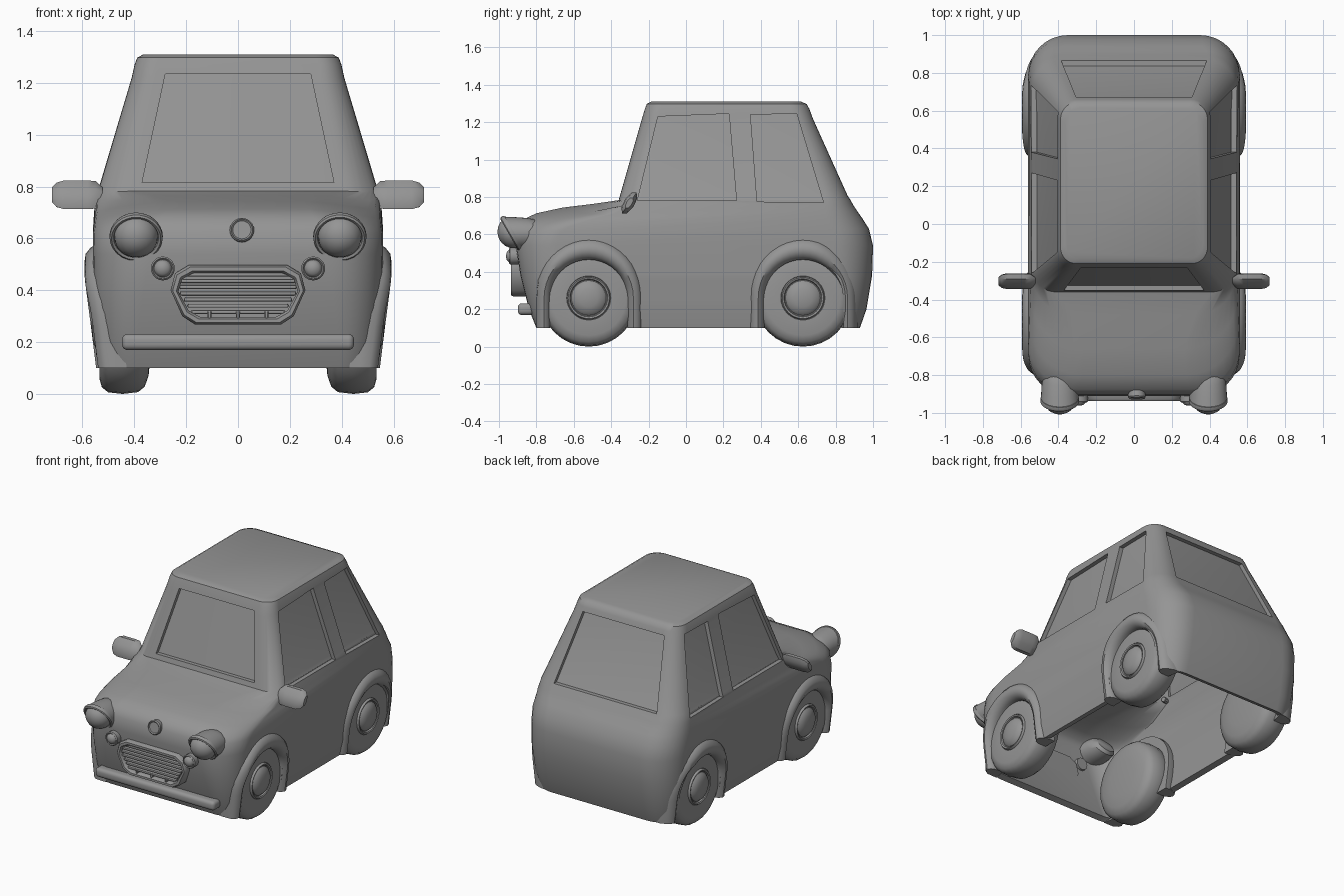
import bpy, bmesh, math
from mathutils import Matrix, Vector

cube = bpy.data.objects.get("Cube")
if cube:
    bpy.data.objects.remove(cube, do_unlink=True)

GREY = (0.3, 0.3, 0.3, 1)
paint = bpy.data.materials.new("plain_grey")
paint.use_nodes = True
paint.diffuse_color = GREY
paint.node_tree.nodes["Principled BSDF"].inputs["Base Color"].default_value = GREY


def finish(obj, angle=40):
    bpy.ops.object.select_all(action="DESELECT")
    obj.select_set(True)
    bpy.context.view_layer.objects.active = obj
    for mod in list(obj.modifiers):
        bpy.ops.object.modifier_apply(modifier=mod.name)
    bpy.ops.object.shade_smooth_by_angle(angle=math.radians(angle))


def loft(name, rings, start=True, end=True, done=True, matrix=None):
    """Skin closed rings of points, optionally capping either end."""
    bm = bmesh.new()
    rows = [[bm.verts.new(p) for p in ring] for ring in rings]
    n = len(rows[0])
    for a, b in zip(rows, rows[1:]):
        for i in range(n):
            j = (i + 1) % n
            bm.faces.new((a[i], a[j], b[j], b[i]))
    if start:
        bm.faces.new(rows[0])
    if end:
        bm.faces.new(rows[-1])
    if matrix:
        bm.transform(matrix)
    bmesh.ops.recalc_face_normals(bm, faces=bm.faces)
    mesh = bpy.data.meshes.new(name)
    bm.to_mesh(mesh)
    bm.free()
    obj = bpy.data.objects.new(name, mesh)
    mesh.materials.append(paint)
    bpy.context.collection.objects.link(obj)
    if done:
        finish(obj)
    return obj


def lathe(name, profile, center, direction, sides=28):
    """Turn (radius, height) points around a direction."""
    turn = [2 * math.pi * i / sides for i in range(sides)]
    rings = [[(r * math.cos(a), r * math.sin(a), h) for a in turn] for r, h in profile]
    spin = Vector(direction).to_track_quat("Z", "Y").to_matrix().to_4x4()
    return loft(name, rings, matrix=Matrix.Translation(center) @ spin)


def box(name, center, size, bevel=0.01, segments=3):
    cx, cy, cz = center
    hx, hy, hz = (s / 2 for s in size)
    corners = ((-1, -1), (1, -1), (1, 1), (-1, 1))
    rings = [[(cx + a * hx, cy + b * hy, cz + s * hz) for a, b in corners] for s in (-1, 1)]
    obj = loft(name, rings, done=False)
    mod = obj.modifiers.new("round", "BEVEL")
    mod.width, mod.segments = bevel, segments
    finish(obj)


def clamp(v):
    return max(0, min(1, v))


def body_ring(z, front, back, half, rf, rb, inset=0.0):
    """Rounded rectangle outline at one height, crowned across the bonnet."""
    pts = []
    for sx, sy, q in ((1, 1, 0), (-1, 1, 1), (-1, -1, 2), (1, -1, 3)):
        r = rb if sy > 0 else rf
        cy = back - r if sy > 0 else front + r
        for k in range(9):
            a = (q + k / 8) * math.pi / 2
            x = sx * (half - r) + (r - inset) * math.cos(a)
            y = cy + (r - inset) * math.sin(a)
            drop = .05 * (x / half) ** 2 * clamp((-.25 - y) / .15) * clamp((z - .6) / .1)
            pts.append((x, y, z - drop))
    return pts


# Body levels: height, front, back, half width, front and back corner radius
LOWER = [
    (.10, -.80, .93, .52, .13, .16), (.20, -.84, .965, .54, .15, .18),
    (.38, -.885, .995, .556, .19, .20), (.54, -.91, 1.0, .56, .22, .21),
    (.63, -.905, .978, .56, .24, .20), (.69, -.875, .94, .556, .26, .19),
    (.725, -.80, .915, .553, .28, .17), (.755, -.66, .895, .548, .28, .16),
    (.783, -.48, .88, .543, .22, .15)]
CABIN = [
    (.805, -.36, .865, .534, .12, .14), (1.22, -.235, .678, .41, .09, .10),
    (1.27, -.22, .66, .399, .085, .10), (1.297, -.21, .645, .389, .085, .09),
    (1.31, -.185, .615, .365, .08, .08)]

body = loft("body_shell", [body_ring(*p) for p in LOWER + CABIN], start=False, done=False)
shell = body.modifiers.new("thickness", "SOLIDIFY")
shell.thickness, shell.offset = 0.04, -1

# Cutters for windows and wheel openings
cutters = []


def cutter(name, points, axis, low, high):
    place = (lambda u, v, d: (d, u, v)) if axis == "x" else (lambda u, v, d: (u, d, v))
    obj = loft(name, [[place(u, v, d) for u, v in points] for d in (low, high)], done=False)
    obj.hide_render = True
    cutters.append(obj)


cutter("windscreen_opening", [(-.37, .815), (.37, .815), (.28, 1.235), (-.28, 1.235)], "y", -.7, 0)
cutter("rear_opening", [(-.385, .805), (.385, .805), (.305, 1.24), (-.305, 1.24)], "y", .45, 1.2)
cutter("door_opening", [(-.26, .78), (.27, .78), (.23, 1.245), (-.15, 1.23)], "x", -.9, .9)
cutter("quarter_opening", [(.38, .775), (.735, .77), (.592, 1.245), (.345, 1.24)], "x", -.9, .9)

AXLES = {"front": -.52, "rear": .625}
HUB = 0.26
arc = [math.pi * i / 20 for i in range(21)]
for end, y in AXLES.items():
    arch = [(y + .215 * math.cos(a), HUB + .215 * math.sin(a)) for a in arc]
    cutter(end + "_wheel_opening", arch + [(y - .215, 0), (y + .215, 0)], "x", -.9, .9)

for c in cutters:
    mod = body.modifiers.new("cut", "BOOLEAN")
    mod.object, mod.solver = c, "EXACT"
finish(body)
for c in cutters:
    bpy.data.objects.remove(c, do_unlink=True)

# Window glass set just behind the openings
loft("window_glass", [body_ring(*p, inset=.028) for p in (LOWER[-2:] + CABIN)[1:5]],
     start=False, end=False)
sill = LOWER[-3:-1]
for side, s in (("left", 1), ("right", -1)):
    pane = [[(s * (h - d), y, z) for y, d in ((-.28, .028), (.78, .028), (.78, .036), (-.28, .036))]
            for z, h in ((.74, .552), (.783, .543))]
    loft(side + "_window_sill", pane)

# Fenders and wheels
LIP = [(.205, .49), (.205, .55), (.222, .578), (.25, .592), (.28, .588), (.305, .568), (.325, .53), (.325, .49)]


def fender_point(s, y, r, x, a):
    """Point on a fender arch, leaning in towards the ground and the bumpers."""
    wide = .21 + (r - .21) * .72
    py = max(y + wide * math.cos(a), -.80)
    pz = HUB + r * math.sin(a)
    px = x - max(0, .45 - pz) * .13 - max(0, abs(py) - .72) * .2
    return (s * px, py, pz)


TYRE = [(.04, -.2), (.12, -.197), (.19, -.19), (.232, -.175), (.253, -.15), (.26, -.09), (.254, -.035),
        (.235, -.01), (.20, 0), (.118, 0), (.11, -.012)]
RIM = [(.116, -.04), (.116, .004), (.11, .012), (.101, .008), (.097, -.002)]
CAP = [(.095, -.04), (.093, .002), (.08, .016), (.048, .026), (.015, .03)]
circle = [2 * math.pi * i / 32 for i in range(32)]

for side, s in (("left", 1), ("right", -1)):
    for end, y in AXLES.items():
        tag = f"{side}_{end}"
        legs = [[fender_point(s, y, r, x, a) for r, x in LIP] for a in arc]
        foot = [[(px - s * .02, py, .1) for px, py, pz in ring] for ring in (legs[0], legs[-1])]
        loft(tag + "_fender", [foot[0]] + legs + [foot[1]])
        for part, profile in (("tyre", TYRE), ("rim", RIM), ("hubcap", CAP)):
            lathe(f"{tag}_{part}", profile, (s * .535, y, HUB), (s, 0, 0), 32)

    # Headlight: level housing, tipped rim and domed lens
    aim = (0, -.87, -.5)
    spot = (s * .393, -.93, .608)
    housing = [[(spot[0] + r * math.cos(a), spot[1] + back - .5 * r * math.sin(a),
                 spot[2] + .87 * r * math.sin(a)) for a in circle]
               for r, back in ((.06, .19), (.083, .165), (.092, .12), (.097, .06), (.1, 0))]
    loft(side + "_headlight_housing", housing)
    lathe(side + "_headlight_rim", [(.1, -.01), (.103, 0), (.102, .012), (.095, .018), (.086, .014), (.084, 0)],
          spot, aim, 32)
    lathe(side + "_headlight_lens",
          [(.084, 0), (.08, .026), (.064, .05), (.042, .066), (.02, .074), (.005, .076)], spot, aim, 32)

    # Small round lamp
    lamp = (s * .29, -.93, .484)
    lathe(side + "_lamp_rim", [(.04, -.09), (.046, 0), (.046, .01), (.04, .016), (.035, .01)], lamp, (0, -1, 0))
    lathe(side + "_lamp_lens", [(.035, 0), (.033, .016), (.022, .028), (.005, .032)], lamp, (0, -1, 0))

    # Door mirror: chamfered, tilted head on a short stem
    rings = []
    for x, k in ((.522, .5), (.548, .95), (.58, 1), (.67, 1), (.70, .85), (.718, .5)):
        rings.append([(s * x, -.303 + k * (.034 * math.cos(a) + .028 * math.sin(a)), .768 + k * .06 * math.sin(a))
                      for a in (i * math.pi / 4 + .39 for i in range(8))])
    loft(side + "_mirror", rings)
    lathe(side + "_mirror_stem", [(.016, 0), (.02, .07)], (s * .47, -.28, .76), (s, -.25, .05), 8)

# Grille: octagonal frame, backing, slats and lower stubs
OUTLINE = [(-.19, .497), (.19, .497), (.243, .465), (.26, .40), (.215, .30),
           (.165, .267), (-.165, .267), (-.215, .30), (-.26, .40), (-.243, .465)]


def grille_ring(scale, y):
    return [(x * (1 - scale / .26), y, .382 + (z - .382) * (1 - scale / .115)) for x, z in OUTLINE]


steps = ((0, -.84), (0, -.922), (.008, -.936), (.022, -.936), (.03, -.925), (.03, -.90))
loft("grille_frame", [grille_ring(*p) for p in steps])
for i in range(7):
    z = .316 + i * .024
    half = min(.225, .17 + (z - .3) * .6, .225 - (z - .43) * .6)
    box(f"grille_slat_{i + 1}", (0, -.912, z), (2 * half, .03, .015), .005, 2)
for i in (-1, 0, 1):
    box(f"grille_stub_{i + 2}", (i * .11, -.915, .305), (.014, .03, .03), .003, 1)

# Front bumper and round badge
box("front_bumper", (0, -.857, .2), (.895, .085, .062), .022, 4)
lathe("bonnet_badge", [(.044, -.04), (.047, .004), (.041, .012), (.035, .006), (.03, .006)],
      (.015, -.912, .632), (0, -1, .15))
